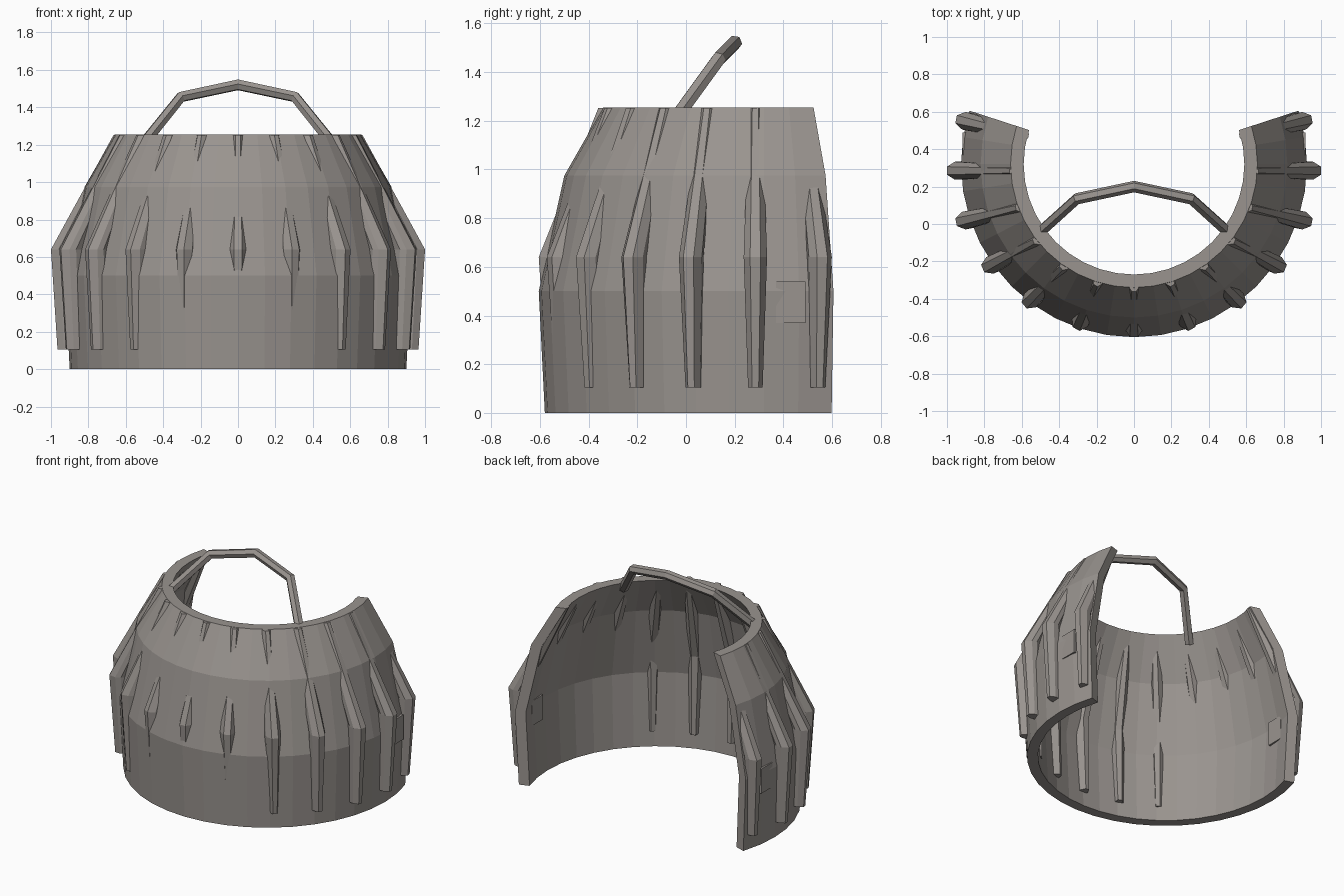
import bpy, bmesh, math
from mathutils import Vector

if "Cube" in bpy.data.objects:
    bpy.data.objects.remove(bpy.data.objects["Cube"])

mat = bpy.data.materials.new("warm grey")
mat.diffuse_color = (0.32, 0.295, 0.275, 1)
mat.use_nodes = True
mat.node_tree.nodes["Principled BSDF"].inputs["Base Color"].default_value = mat.diffuse_color


def finish(bm, name):
    bmesh.ops.recalc_face_normals(bm, faces=bm.faces)
    me = bpy.data.meshes.new(name)
    bm.to_mesh(me)
    bm.free()
    me.materials.append(mat)
    ob = bpy.data.objects.new(name, me)
    bpy.context.collection.objects.link(ob)
    return ob


def loft(rings, name):
    """Skin a list of closed rings and cap both ends."""
    bm = bmesh.new()
    vs = [[bm.verts.new(p) for p in ring] for ring in rings]
    n = len(rings[0])
    for a, b in zip(vs, vs[1:]):
        for i in range(n):
            j = (i + 1) % n
            bm.faces.new((a[i], a[j], b[j], b[i]))
    bm.faces.new(vs[0][::-1])
    bm.faces.new(vs[-1])
    return finish(bm, name)


# Open-backed shell: wall profile swept around an arc
outer = [(0.90, 0), (0.925, 0.5), (0.82, 0.975), (0.66, 1.255)]
profile = outer + [(r - 0.07, z) for r, z in reversed(outer)]
SEGS, END, CY = 24, math.radians(108), 0.32
rings = []
for i in range(SEGS + 1):
    a = -END + 2 * END * i / SEGS
    rings.append([(r * math.sin(a), CY - r * math.cos(a), z) for r, z in profile])
loft(rings, "shell")

# Bent ribs running up through the wall
# level: z, x radius, y radius, half width, depth
levels = [(0.105, 0.965, 0.855, 0.03, 0.10),
          (0.64, 1.0, 0.89, 0.048, 0.12),
          (1.253, 0.665, 0.645, 0.028, 0.07)]
for k in range(-6, 7):
    t = math.radians(18 * k)
    f = math.atan2(math.sin(t), 0.6 * math.cos(t))
    out = Vector((math.sin(f), -math.cos(f), 0))
    side = Vector((math.cos(f), math.sin(f), 0))
    rings = []
    for z, rx, ry, w, d in levels:
        p = Vector((rx * math.sin(t), 0.285 - ry * math.cos(t), z))
        section = [(0, -0.45), (0, 0.45), (0.35, 1), (0.65, 1),
                   (1, 0.45), (1, -0.45), (0.65, -1), (0.35, -1)]
        rings.append([p - out * d * u + side * w * v for u, v in section])
    loft(rings, "rib")

# Arched handle: six-sided bar along a bent path
half = [Vector((0.51, -0.05, 1.2)), Vector((0.305, 0.135, 1.455))]
path = [Vector((-p.x, p.y, p.z)) for p in half] + [Vector((0, 0.2, 1.52))] + half[::-1]
across = Vector((0, -0.78, 0.62)).normalized()
across = (path[2] - path[0]).cross(path[2] - path[4]).normalized()
rings = []
for i, p in enumerate(path):
    d = (path[min(i + 1, 4)] - path[max(i - 1, 0)]).normalized()
    u = d.cross(across).normalized()
    rings.append([p + 0.031 * (math.cos(a) * u + math.sin(a) * across)
                  for a in (math.pi / 3 * j for j in range(6))])
loft(rings, "handle")

# Small blocks set through the wall near the open ends
for s in (-1, 1):
    loft([[(s * x, y, z) for x, y in ((0.83, 0.37), (0.918, 0.37),
                                      (0.918, 0.49), (0.83, 0.49))]
          for z in (0.37, 0.54)], "wall_block")
